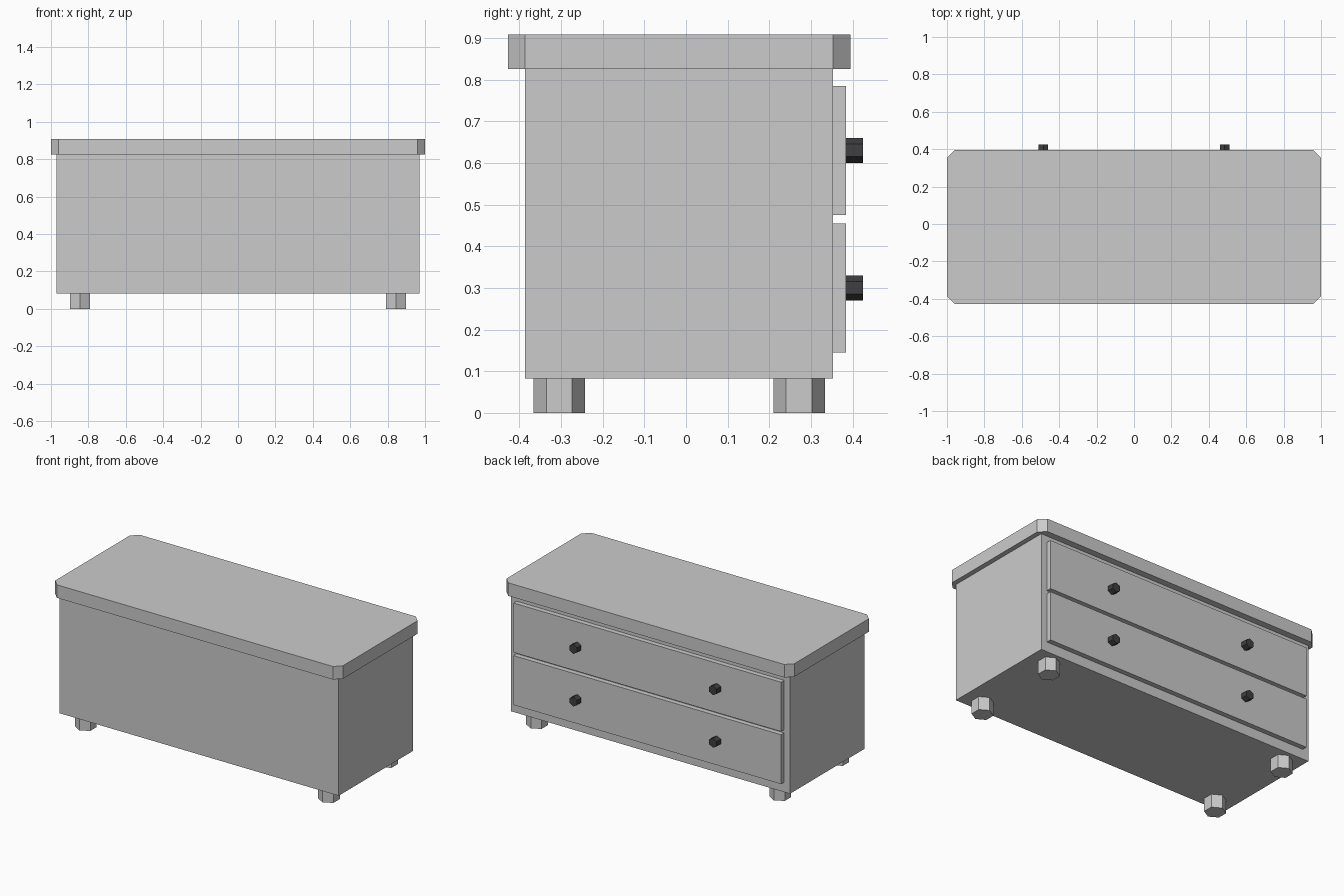
import bpy, bmesh
from math import sin, cos, pi
from mathutils import Vector

if "Cube" in bpy.data.objects:
    bpy.data.objects.remove(bpy.data.objects["Cube"])


def prism(name, outline, direction, mat=None):
    """Extrude a flat closed outline along a direction."""
    bm = bmesh.new()
    face = bm.faces.new([bm.verts.new(p) for p in outline])
    ext = bmesh.ops.extrude_face_region(bm, geom=[face], use_keep_orig=True)
    verts = [g for g in ext["geom"] if isinstance(g, bmesh.types.BMVert)]
    bmesh.ops.translate(bm, verts=verts, vec=Vector(direction))
    bmesh.ops.recalc_face_normals(bm, faces=bm.faces)
    mesh = bpy.data.meshes.new(name)
    bm.to_mesh(mesh)
    bm.free()
    obj = bpy.data.objects.new(name, mesh)
    bpy.context.collection.objects.link(obj)
    if mat:
        mesh.materials.append(mat)
    return obj


def box(name, x, y0, y1, z0, z1):
    return prism(name, [(-x, y0, z0), (x, y0, z0), (x, y1, z0), (-x, y1, z0)],
                 (0, 0, z1 - z0))


def hexagon(r):
    """Six points with a vertex on the second axis."""
    return [(r * sin(i * pi / 3), r * cos(i * pi / 3)) for i in range(6)]


dark = bpy.data.materials.new("dark_knob")
dark.diffuse_color = (0.05, 0.05, 0.055, 1)
dark.use_nodes = True
dark.node_tree.nodes["Principled BSDF"].inputs["Base Color"].default_value = dark.diffuse_color

MID = -0.0165            # centre of the cabinet in y
BACK = MID + 0.37        # drawer side of the cabinet

# Cabinet body
box("cabinet_body", 0.97, MID - 0.37, BACK, 0.083, 0.826)

# Top board with cut corners
X, Y, C = 1.0, 0.411, 0.041
corners = [(X - C, -Y), (X, C - Y), (X, Y - C), (X - C, Y),
           (C - X, Y), (-X, Y - C), (-X, C - Y), (C - X, -Y)]
prism("top_board", [(x, y + MID, 0.826) for x, y in corners], (0, 0, 0.082))

# Drawer fronts, each with two hexagonal knobs
for row, z in (("lower", 0.30), ("upper", 0.63)):
    box(f"{row}_drawer_front", 0.93, BACK, BACK + 0.031, z - 0.155, z + 0.155)
    for side, sx in (("left", -1), ("right", 1)):
        prism(f"{row}_{side}_knob",
              [(sx * 0.485 + a, BACK + 0.031, z + b) for a, b in hexagon(0.03)],
              (0, 0.041, 0), dark)

# Hexagonal feet
for end, sy in (("front", -1), ("back", 1)):
    for side, sx in (("left", -1), ("right", 1)):
        prism(f"{end}_{side}_foot",
              [(sx * 0.845 + a, MID + sy * 0.288 + b, 0) for a, b in hexagon(0.062)],
              (0, 0, 0.083))
